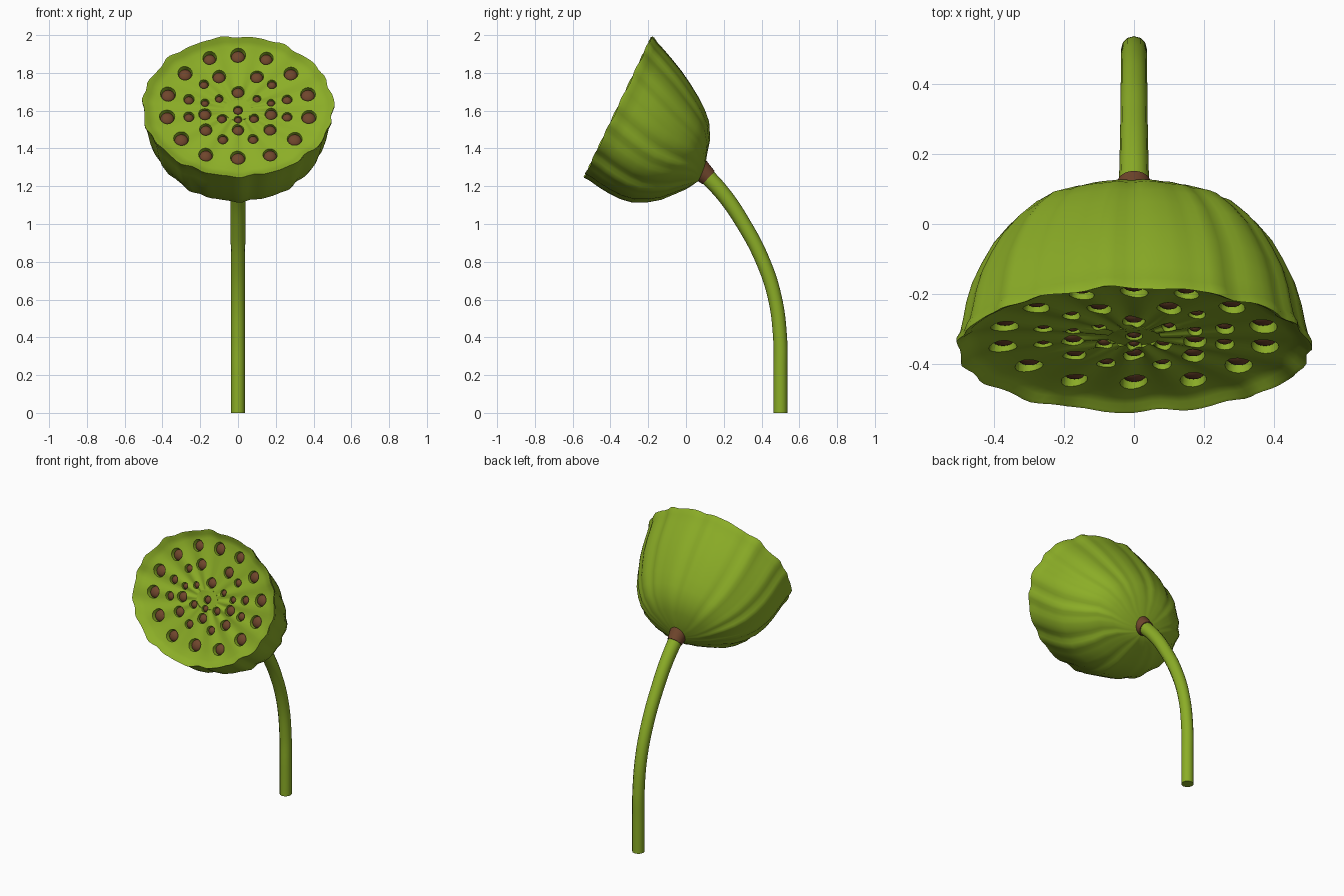
import bpy, bmesh, math
from mathutils import Vector, Matrix

if "Cube" in bpy.data.objects:
    bpy.data.objects.remove(bpy.data.objects["Cube"])


def material(name, rgb):
    m = bpy.data.materials.new(name)
    m.diffuse_color = (*rgb, 1)
    m.use_nodes = True
    m.node_tree.nodes["Principled BSDF"].inputs["Base Color"].default_value = m.diffuse_color
    return m


GREEN = material("pod green", (0.26, 0.42, 0.02))
BROWN = material("seed brown", (0.16, 0.06, 0.025))

# Head frame: x sideways, u up along the face, n out of the face
U = Vector((0, 0.433, 0.901))
N = Vector((0, -0.901, 0.433))
C = Vector((0, -0.36, 1.622))


def place(x, u, n):
    return C + Vector((x, 0, 0)) + U * u + N * n


def finish(name, bm, mat, angle=40):
    bmesh.ops.recalc_face_normals(bm, faces=bm.faces)
    me = bpy.data.meshes.new(name)
    bm.to_mesh(me)
    bm.free()
    me.materials.append(mat)
    ob = bpy.data.objects.new(name, me)
    bpy.context.collection.objects.link(ob)
    smooth(ob, angle)
    return ob


def smooth(ob, angle):
    bpy.ops.object.select_all(action='DESELECT')
    ob.select_set(True)
    bpy.context.view_layer.objects.active = ob
    bpy.ops.object.shade_smooth_by_angle(angle=math.radians(angle))


# Pod: skewed rings from the neck to the rim, then inward over the dished face
# (n, top u, bottom u, half width, pleat strength)
bowl = [(-.555, -.09, -.17, .045, 0), (-.535, -.025, -.205, .14, .012),
        (-.515, .055, -.235, .22, .014), (-.47, .135, -.285, .30, .014),
        (-.42, .185, -.34, .35, .013), (-.36, .23, -.383, .395, .012),
        (-.29, .275, -.418, .43, .011), (-.22, .315, -.430, .458, .010),
        (-.15, .348, -.428, .475, .010), (-.09, .374, -.422, .484, .010),
        (-.04, .394, -.413, .493, .010), (-.015, .409, -.411, .504, .010),
        (0, .411, -.411, .504, .010)]
face = [(n, .413 * s, -.413 * s, .505 * s, .008 * s) for s, n in
        [(.975, -.004), (.94, -.018), (.88, -.027), (.75, -.033),
         (.55, -.037), (.35, -.039), (.15, -.04)]]
SEG = 112
bm = bmesh.new()
rings = []
for i, (n, top, bot, w, a) in enumerate(bowl + face):
    ring = []
    for k in range(SEG):
        t = 2 * math.pi * k / SEG
        r = 1 + a * (math.sin(19 * t + .5 * n) + .8 * math.sin(11 * t + 1 + 3 * n)
                     + .5 * math.sin(29 * t + 2))
        bump = .004 * math.sin(14 * t) if i >= len(bowl) - 1 else 0
        ring.append(bm.verts.new(place(w * r * math.cos(t),
                    (top + bot) / 2 + (top - bot) / 2 * r * math.sin(t), n + bump)))
    rings.append(ring)
for a, b in zip(rings, rings[1:]):
    for k in range(SEG):
        j = (k + 1) % SEG
        bm.faces.new((a[k], a[j], b[j], b[k]))
bm.faces.new(rings[0])
bm.faces.new(rings[-1])
pod = finish("seed_pod", bm, GREEN)

# Seed holes as (x, z, radius) in the front view; x > 0 is mirrored
half = [(0, 1.89, .040), (.15, 1.875, .036), (.28, 1.795, .038), (.37, 1.685, .040),
        (.375, 1.565, .040), (.30, 1.45, .040), (.17, 1.365, .038), (0, 1.35, .040),
        (.10, 1.78, .036), (.18, 1.74, .026), (.26, 1.66, .028), (.26, 1.568, .028),
        (.17, 1.50, .034), (.08, 1.45, .028), (0, 1.70, .034), (.10, 1.665, .022),
        (.175, 1.643, .022), (.175, 1.583, .034), (0, 1.605, .026), (.085, 1.56, .026),
        (0, 1.555, .022), (0, 1.50, .032)]
holes = half + [(-x, z, r) for x, z, r in half if x > 0]
frame = Matrix((Vector((1, 0, 0)), U, N)).transposed().to_4x4()

cut, seeds = bmesh.new(), bmesh.new()
for x, z, r in holes:
    u = (z - 1.606) / .901
    base = Matrix.Translation(place(x, u, -.04)) @ frame
    bmesh.ops.create_cone(cut, cap_ends=True, segments=16, radius1=r * .85, radius2=r * 1.2,
                          depth=.09, matrix=base @ Matrix.Translation((0, 0, .013)))
    bmesh.ops.create_uvsphere(seeds, u_segments=14, v_segments=8, radius=1,
                              matrix=base @ Matrix.Translation((0, 0, -.022))
                              @ Matrix.Diagonal((r * .93, r * .93, .022, 1)))

# Carve the pits out of the face
cutter = finish("pit_cutter", cut, GREEN)
cutter.hide_render = True
mod = pod.modifiers.new("pits", 'BOOLEAN')
mod.operation = 'DIFFERENCE'
mod.solver = 'EXACT'
mod.object = cutter
bpy.ops.object.select_all(action='DESELECT')
pod.select_set(True)
bpy.context.view_layer.objects.active = pod
bpy.ops.object.modifier_apply(modifier=mod.name)
bpy.data.objects.remove(cutter)
smooth(pod, 40)
finish("seeds", seeds, BROWN, 60)

# Collar: short brown cone between pod and stem
p, q = Vector((0, .05, 1.31)), Vector((0, .12, 1.245))
bm = bmesh.new()
bmesh.ops.create_cone(bm, cap_ends=True, segments=24, radius1=.062, radius2=.047,
                      depth=(q - p).length,
                      matrix=Matrix.Translation((p + q) / 2)
                      @ (q - p).to_track_quat('Z', 'Y').to_matrix().to_4x4())
finish("collar", bm, BROWN)

# Stem: bent tube
cu = bpy.data.curves.new("stem", 'CURVE')
cu.dimensions = '3D'
cu.bevel_depth = 1
cu.bevel_resolution = 4
cu.resolution_u = 8
cu.use_fill_caps = True
path = [(.5, 0, .037), (.5, .2, .037), (.498, .4, .037), (.468, .62, .037),
        (.40, .82, .038), (.305, 1.0, .039), (.2, 1.155, .041), (.085, 1.28, .044)]
sp = cu.splines.new('BEZIER')
sp.bezier_points.add(len(path) - 1)
for b, (y, z, r) in zip(sp.bezier_points, path):
    b.co = (0, y, z)
    b.radius = r
    b.handle_left_type = b.handle_right_type = 'AUTO'
cu.materials.append(GREEN)
stem = bpy.data.objects.new("stem", cu)
bpy.context.collection.objects.link(stem)
bpy.ops.object.select_all(action='DESELECT')
stem.select_set(True)
bpy.context.view_layer.objects.active = stem
bpy.ops.object.convert(target='MESH')
smooth(bpy.context.view_layer.objects.active, 40)
